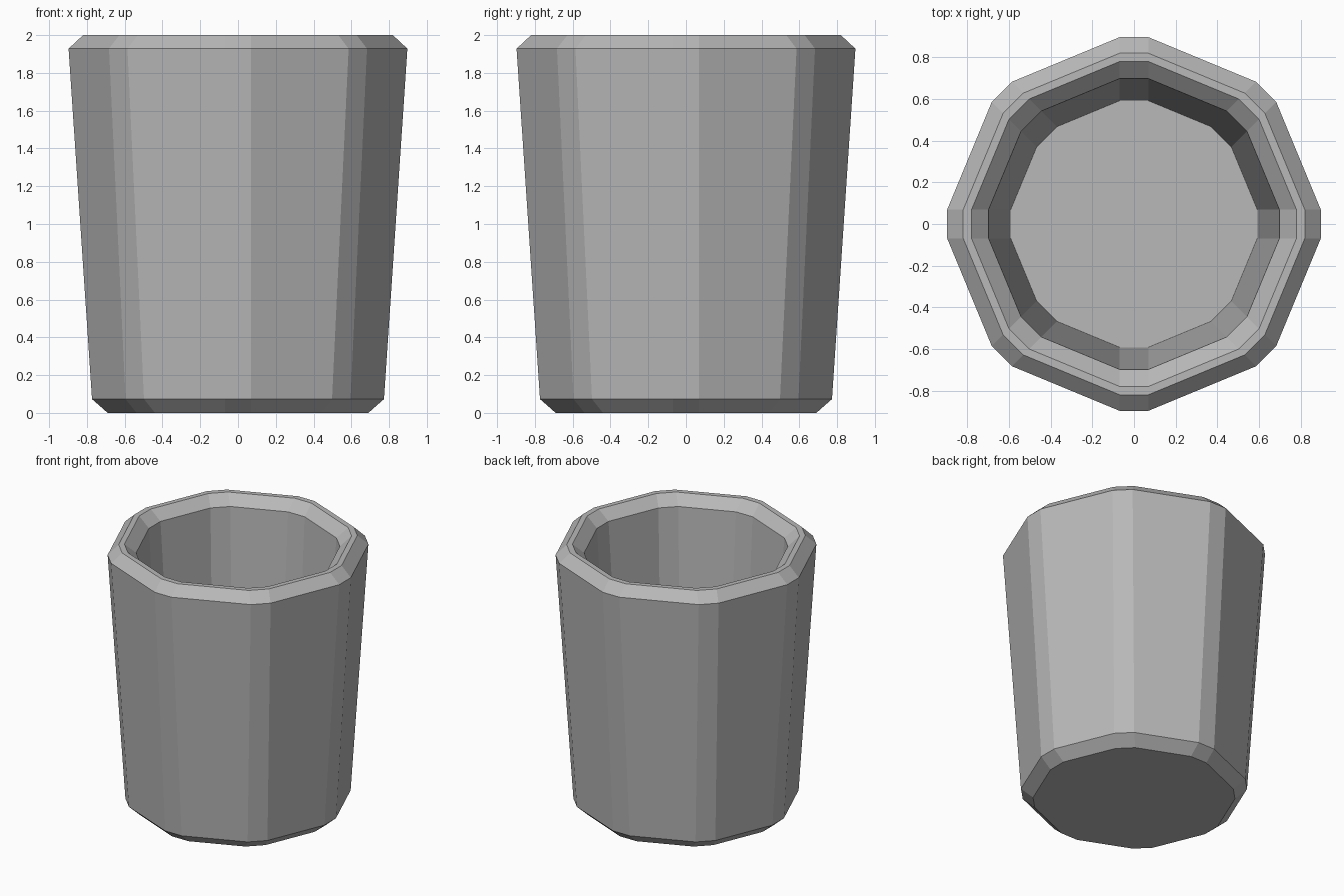
import bpy, bmesh
from math import cos, sin, pi

if "Cube" in bpy.data.objects:
    bpy.data.objects.remove(bpy.data.objects["Cube"])

# Profile of the cup wall: (distance from axis to corner chamfer, height)
PROFILE = [
    (0.69, 0.0), (0.773, 0.073), (0.897, 1.928), (0.82, 2.0),   # outside
    (0.78, 2.0), (0.698, 1.928), (0.592, 0.22),                 # rim and inside
]
HALF_CHAMFER = 0.069


def chamfered_octagon(bm, a, z):
    """Ring of 16 vertices: an octagon with its corners cut off."""
    ring = []
    for k in range(8):
        c, s = cos(k * pi / 4), sin(k * pi / 4)
        for h in (-HALF_CHAMFER, HALF_CHAMFER):
            ring.append(bm.verts.new((a * c - h * s, a * s + h * c, z)))
    return ring


bm = bmesh.new()
rings = [chamfered_octagon(bm, a, z) for a, z in PROFILE]

# Walls
for low, high in zip(rings, rings[1:]):
    for i in range(16):
        j = (i + 1) % 16
        bm.faces.new((low[i], low[j], high[j], high[i]))

# Underside and inner floor
bm.faces.new(rings[0][::-1])
bm.faces.new(rings[-1])
bmesh.ops.recalc_face_normals(bm, faces=bm.faces)

mesh = bpy.data.meshes.new("cup")
bm.to_mesh(mesh)
bm.free()
cup = bpy.data.objects.new("cup", mesh)
bpy.context.collection.objects.link(cup)

# Darker grey
grey = bpy.data.materials.new("dark_grey")
grey.diffuse_color = (0.48, 0.48, 0.48, 1)
grey.use_nodes = True
grey.node_tree.nodes["Principled BSDF"].inputs["Base Color"].default_value = grey.diffuse_color
mesh.materials.append(grey)
